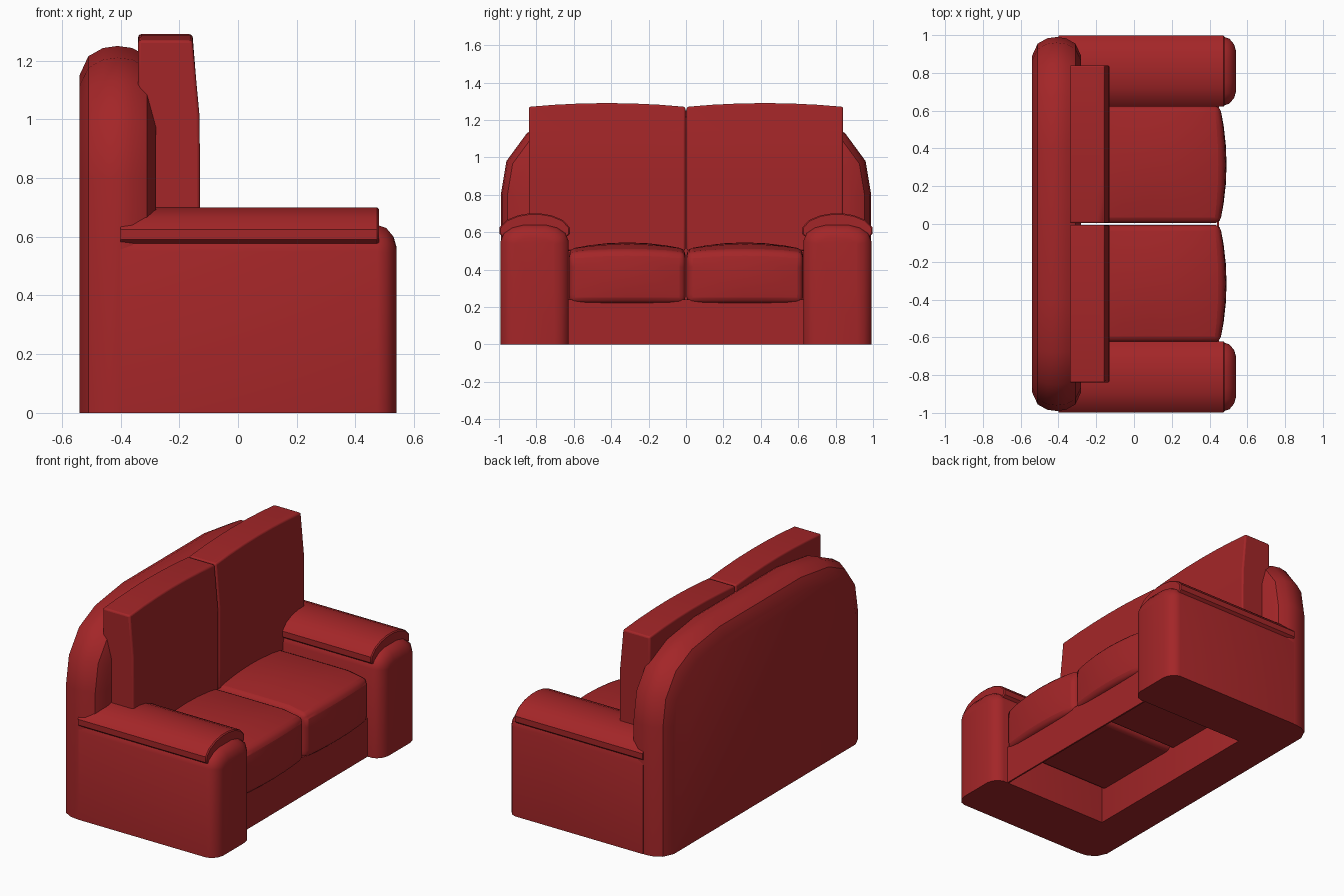
import bpy, bmesh
from mathutils import Vector

if "Cube" in bpy.data.objects:
    bpy.data.objects.remove(bpy.data.objects["Cube"])

red = bpy.data.materials.new("red leather")
red.diffuse_color = (0.37, 0.019, 0.021, 1)
red.use_nodes = True
red.node_tree.nodes["Principled BSDF"].inputs["Base Color"].default_value = red.diffuse_color


def finish(name, bm, bevel=0, segments=3, angle=35):
    bmesh.ops.recalc_face_normals(bm, faces=bm.faces)
    me = bpy.data.meshes.new(name)
    bm.to_mesh(me)
    bm.free()
    me.materials.append(red)
    ob = bpy.data.objects.new(name, me)
    bpy.context.collection.objects.link(ob)
    if bevel:
        m = ob.modifiers.new("round", 'BEVEL')
        m.width, m.segments, m.limit_method = bevel, segments, 'ANGLE'
        m.angle_limit = 0.7
    bpy.ops.object.select_all(action='DESELECT')
    bpy.context.view_layer.objects.active = ob
    ob.select_set(True)
    bpy.ops.object.shade_smooth_by_angle(angle=angle * 3.14159 / 180)
    return ob


def inset(pts, d):
    # move an outline inwards, keeping floor points (first and last) on the floor
    out = []
    for i, p in enumerate(pts):
        a = pts[i - 1] if i else (p[0], p[1] - 1)
        b = pts[i + 1] if i < len(pts) - 1 else (p[0], p[1] - 1)
        e1 = (Vector(p) - Vector(a)).normalized()
        e2 = (Vector(b) - Vector(p)).normalized()
        n1, n2 = Vector((e1.y, -e1.x)), Vector((e2.y, -e2.x))
        n = (n1 + n2).normalized()
        q = Vector(p) + n * d / max(n.dot(n1), 0.5)
        out.append((q.x, p[1] if i in (0, len(pts) - 1) else q.y))
    return out


def loft(name, outline, layers):
    # outline in y,z (left foot, over the top, right foot); layers of (x, inset)
    bm = bmesh.new()
    rings = [[bm.verts.new((x, y, z)) for y, z in inset(outline, d)] for x, d in layers]
    n = len(outline)
    for r, s in zip(rings, rings[1:]):
        for i in range(n):
            j = (i + 1) % n
            bm.faces.new((r[i], r[j], s[j], s[i]))
    bm.faces.new(rings[0])
    bm.faces.new(rings[-1])
    return finish(name, bm)


def cushion(name, lo, hi, shape, bevel):
    # gridded box, bulged by shape(co, u) with u in -1..1 per axis
    bm = bmesh.new()
    bmesh.ops.create_cube(bm, size=2)
    bmesh.ops.subdivide_edges(bm, edges=bm.edges[:], cuts=5, use_grid_fill=True)
    lo, hi = Vector(lo), Vector(hi)
    for v in bm.verts:
        u = v.co.copy()
        v.co = Vector([(lo[k] + hi[k]) / 2 + u[k] * (hi[k] - lo[k]) / 2 for k in range(3)])
        shape(v.co, u)
    return finish(name, bm, bevel)


# backrest: arched outline with rounded rim
half = [(0.99, 0.0), (0.99, 0.80), (0.96, 0.98), (0.85, 1.13), (0.68, 1.21), (0.40, 1.25)]
back = [(-y, z) for y, z in half] + half[::-1]
loft("backrest", back, [(-0.54, 0.10), (-0.51, 0.035), (-0.46, 0.007), (-0.41, 0),
                        (-0.36, 0.007), (-0.31, 0.035), (-0.28, 0.10)])


def seat_shape(co, u):
    dome = (1 - u.x ** 2 * 0.6) * (1 - u.y ** 2)
    if u.z > 0.99:
        co.z += 0.035 * dome - (0.02 if u.x > 0.99 else 0)
    if u.x > 0.99:
        co.x += 0.035 * (1 - u.y ** 2) * (1 - 0.4 * u.z ** 2)


def back_shape(co, u):
    if u.z > 0.99:
        co.z += 0.02 * (1 - u.y ** 2)
    if u.x > 0.99:
        co.x -= 0.025 * max(0, u.z - 0.3) / 0.7


for s, side in ((1, "left"), (-1, "right")):
    # arm with rounded top and front
    c = s * 0.809
    arm = [(-0.182, 0), (-0.182, 0.55), (-0.165, 0.595), (-0.12, 0.625), (-0.06, 0.64)]
    arm = arm + [(-y, z) for y, z in arm[::-1]]
    loft(side + "_arm", [(c + y, z) for y, z in arm],
         [(-0.40, 0), (0.475, 0), (0.505, 0.01), (0.53, 0.04), (0.54, 0.075)])
    # padded strip over the arm
    pad = [(-0.17, 0.575), (-0.188, 0.59), (-0.188, 0.625), (-0.15, 0.665), (-0.09, 0.69), (-0.03, 0.70)]
    pad = pad + [(-y, z) for y, z in pad[::-1]]
    loft(side + "_arm_pad", [(c + y, z) for y, z in pad], [(-0.40, 0), (0.474, 0), (0.48, 0.006)])
    # seat cushion and back cushion
    y0, y1 = sorted((s * 0.004, s * 0.625))
    cushion(side + "_seat_cushion", (-0.32, y0, 0.22), (0.455, y1, 0.51), seat_shape, 0.045)
    y0, y1 = sorted((s * 0.004, s * 0.84))
    cushion(side + "_back_cushion", (-0.34, y0, 0.50), (-0.13, y1, 1.27), back_shape, 0.045)

# thin front panel below the seat
bm = bmesh.new()
bmesh.ops.create_cube(bm, size=1)
for v in bm.verts:
    v.co = Vector((0.445 + v.co.x * 0.01, v.co.y * 1.27, 0.12 + v.co.z * 0.24))
finish("front_panel", bm)
